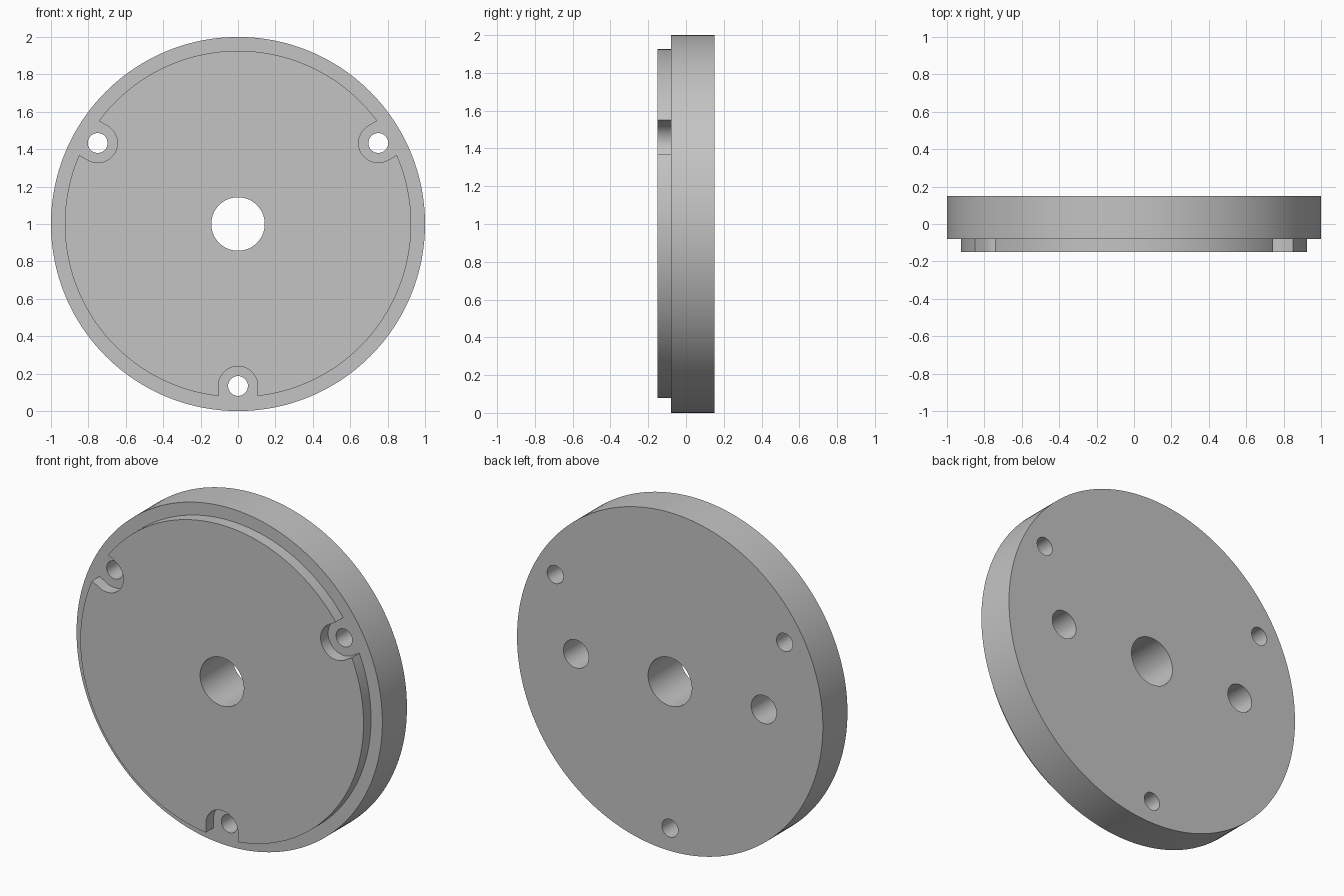
import bpy
from math import sin, cos, pi, radians

cube = bpy.data.objects.get("Cube")
if cube:
    bpy.data.objects.remove(cube, do_unlink=True)

CENTRE_Z = 1.0
FRONT, STEP, BACK = -0.15, -0.08, 0.15
BOLT_CIRCLE = 0.866

grey = bpy.data.materials.new("plain grey")
grey.use_nodes = True
colour = (0.55, 0.55, 0.55, 1)
grey.diffuse_color = colour
grey.node_tree.nodes["Principled BSDF"].inputs["Base Color"].default_value = colour


def cylinder(name, radius, y0, y1, x=0.0, z=CENTRE_Z, sides=64):
    """Cylinder lying along y between two depths."""
    bpy.ops.mesh.primitive_cylinder_add(
        vertices=sides, radius=radius, depth=y1 - y0,
        location=(x, (y0 + y1) / 2, z), rotation=(pi / 2, 0, 0))
    ob = bpy.context.object
    ob.name = name
    ob.data.materials.append(grey)
    return ob


def slot(name, radius, angle, y0, y1):
    """Round-ended slot that runs outward from the bolt circle."""
    steps = 32
    outline = [(radius * cos(a), radius * sin(a))
               for a in (pi / 2 + pi * i / steps for i in range(steps + 1))]
    outline += [(0.4, -radius), (0.4, radius)]
    ring = [((BOLT_CIRCLE + u) * cos(angle) - v * sin(angle),
             (BOLT_CIRCLE + u) * sin(angle) + v * cos(angle) + CENTRE_Z) for u, v in outline]
    n = len(ring)
    verts = [(x, y, z) for y in (y0, y1) for x, z in ring]
    faces = [list(range(n)), list(range(2 * n - 1, n - 1, -1))]
    faces += [[i, i + n, (i + 1) % n + n, (i + 1) % n] for i in range(n)]
    mesh = bpy.data.meshes.new(name)
    mesh.from_pydata(verts, [], faces)
    mesh.materials.append(grey)
    ob = bpy.data.objects.new(name, mesh)
    bpy.context.collection.objects.link(ob)
    return ob


def combine(target, tool, operation):
    """Apply a boolean and discard the tool."""
    mod = target.modifiers.new(operation.lower(), 'BOOLEAN')
    mod.operation, mod.object, mod.solver = operation, tool, 'EXACT'
    bpy.ops.object.select_all(action='DESELECT')
    bpy.context.view_layer.objects.active = target
    target.select_set(True)
    bpy.ops.object.modifier_apply(modifier=mod.name)
    bpy.data.objects.remove(tool, do_unlink=True)


# Main disc and the raised front boss, which overlaps into the disc
plate = cylinder("flange_plate", 1.0, STEP, BACK, sides=192)
boss = cylinder("front_boss", 0.926, FRONT, STEP + 0.04, sides=192)

# Three open slots in the boss, around the screws
bolt_angles = [radians(a) for a in (30, 150, 270)]
for a in bolt_angles:
    combine(boss, slot("slot_cutter", 0.105, a, -0.3, 0.1), 'DIFFERENCE')
combine(plate, boss, 'UNION')

# Centre bore and screw holes go right through
combine(plate, cylinder("bore_cutter", 0.143, -0.4, 0.4, sides=96), 'DIFFERENCE')
for a in bolt_angles:
    combine(plate, cylinder("screw_cutter", 0.053, -0.4, 0.4, BOLT_CIRCLE * cos(a),
                            CENTRE_Z + BOLT_CIRCLE * sin(a)), 'DIFFERENCE')

# Two blind holes in the back
for side in (-1, 1):
    combine(plate, cylinder("blind_cutter", 0.083, BACK - 0.23, 0.4, side * 0.614), 'DIFFERENCE')

plate.select_set(True)
bpy.context.view_layer.objects.active = plate
bpy.ops.object.shade_smooth_by_angle(angle=radians(30))
